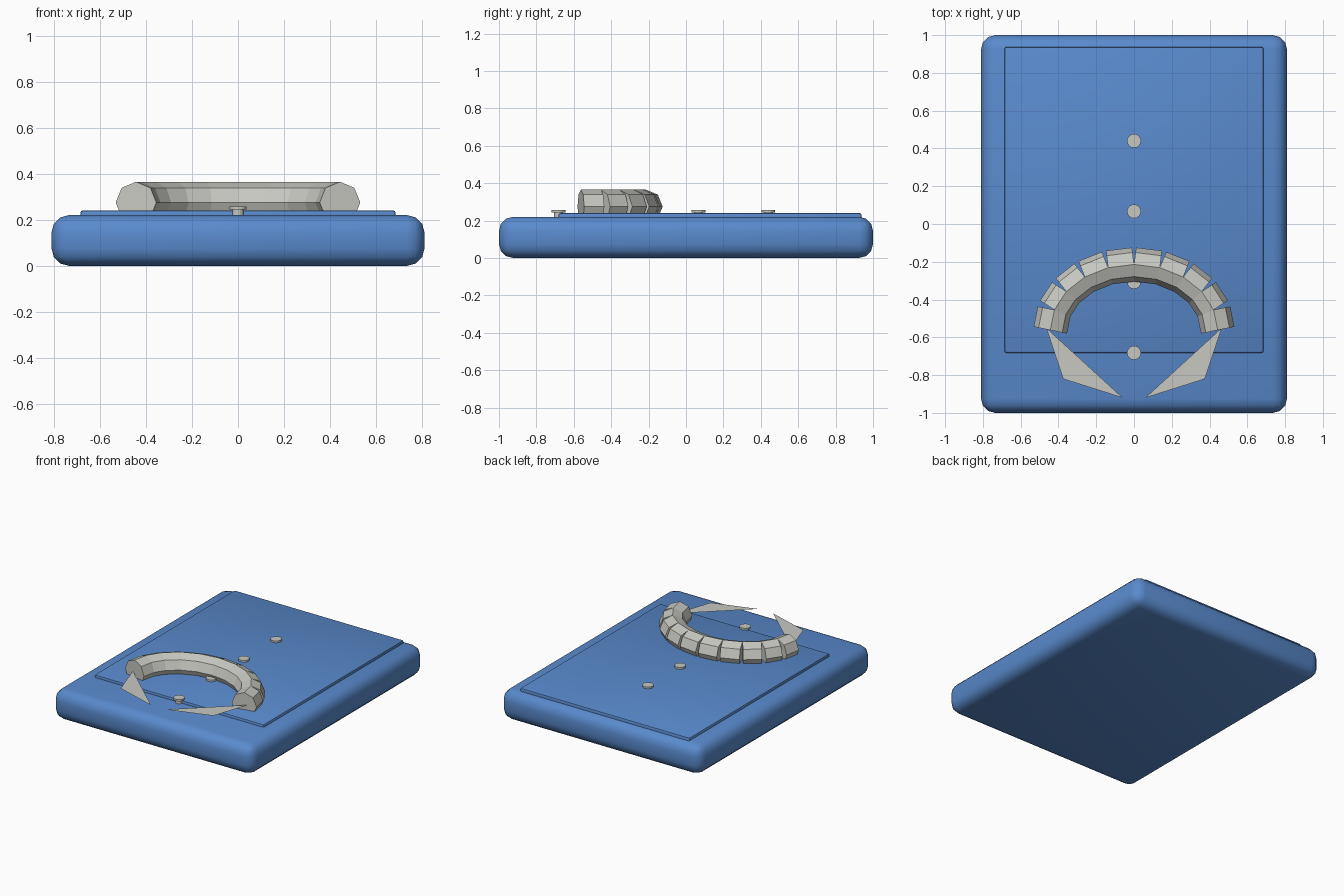
import bpy, bmesh, math
from mathutils import Vector

if "Cube" in bpy.data.objects:
    bpy.data.objects.remove(bpy.data.objects["Cube"])


def material(name, rgb):
    m = bpy.data.materials.new(name)
    m.use_nodes = True
    m.diffuse_color = (*rgb, 1)
    bsdf = next(n for n in m.node_tree.nodes if n.type == 'BSDF_PRINCIPLED')
    bsdf.inputs["Base Color"].default_value = (*rgb, 1)
    return m


BLUE = material("blue", (0.10, 0.255, 0.61))
GREY = material("pale_grey", (0.58, 0.58, 0.54))


def add_object(name, bm, mat):
    bmesh.ops.recalc_face_normals(bm, faces=bm.faces[:])
    mesh = bpy.data.meshes.new(name)
    bm.to_mesh(mesh)
    bm.free()
    mesh.materials.append(mat)
    obj = bpy.data.objects.new(name, mesh)
    bpy.context.collection.objects.link(obj)
    return obj


def rounded_box(name, low, high, width, segments):
    bm = bmesh.new()
    bmesh.ops.create_cube(bm, size=1)
    for v in bm.verts:
        v.co = Vector([(a + b) / 2 + c * (b - a) for a, b, c in zip(low, high, v.co)])
    bmesh.ops.bevel(bm, geom=bm.edges[:], offset=width, segments=segments,
                    profile=0.5, affect='EDGES')
    obj = add_object(name, bm, BLUE)
    bpy.ops.object.select_all(action='DESELECT')
    obj.select_set(True)
    bpy.context.view_layer.objects.active = obj
    bpy.ops.object.shade_smooth_by_angle(angle=math.radians(35))


def add_prism(bm, start, end, radius, sides):
    """Straight prism between two points; one corner line faces up when level."""
    axis = (end - start).normalized()
    up = Vector((0, 0, 1)) if abs(axis.z) < 0.9 else Vector((0, 1, 0))
    side = axis.cross(up)
    rings = []
    for p in (start, end):
        rings.append([bm.verts.new(p + radius * (up * math.cos(a) + side * math.sin(a)))
                      for a in (2 * math.pi * i / sides for i in range(sides))])
    for i in range(sides):
        j = (i + 1) % sides
        bm.faces.new((rings[0][i], rings[0][j], rings[1][j], rings[1][i]))
    bm.faces.new(rings[0])
    bm.faces.new(rings[1])


# Slab body and raised panel
rounded_box("base_slab", (-0.81, -1, 0), (0.81, 1, 0.22), 0.075, 3)
rounded_box("top_panel", (-0.685, -0.682, 0.19), (0.685, 0.938, 0.24), 0.01, 2)

# Row of small studs, each a cap on a narrower stem
for i, y in enumerate((0.44, 0.067, -0.307, -0.682)):
    bm = bmesh.new()
    add_prism(bm, Vector((0, y, 0.21)), Vector((0, y, 0.245)), 0.024, 16)
    add_prism(bm, Vector((0, y, 0.244)), Vector((0, y, 0.257)), 0.037, 16)
    add_object(f"stud_{i + 1}", bm, GREY)

# Segmented arch made of ten octagonal prisms along a half ellipse
LEVEL = 0.275
path = [Vector((0.443 * math.cos(math.pi * i / 10),
                -0.562 + 0.348 * math.sin(math.pi * i / 10), LEVEL))
        for i in range(11)]
for i, (a, b) in enumerate(zip(path, path[1:])):
    bm = bmesh.new()
    add_prism(bm, a, b, 0.09, 8)
    add_object(f"arch_segment_{i + 1}", bm, GREY)

# Flat pointed blades at the two ends of the arch
for name, s in (("left_blade", 1), ("right_blade", -1)):
    bm = bmesh.new()
    corners = [(0.465, -0.55), (0.06, -0.92), (0.375, -0.82)]
    face = bm.faces.new([bm.verts.new((s * x, y, LEVEL)) for x, y in corners])
    obj = add_object(name, bm, GREY)
    if obj.data.polygons[0].normal.z < 0:
        obj.data.flip_normals()
